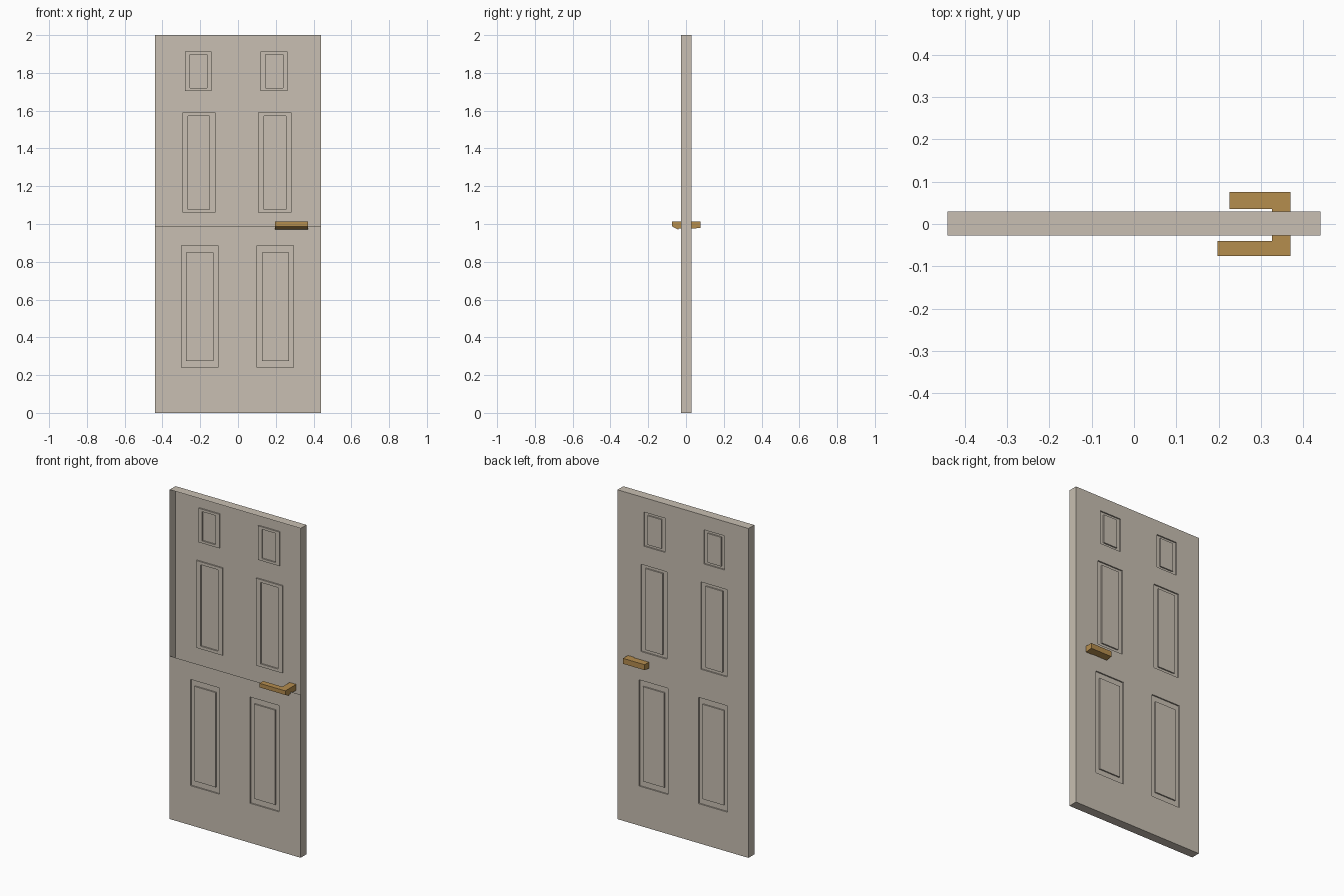
import bpy, bmesh

if "Cube" in bpy.data.objects:
    bpy.data.objects.remove(bpy.data.objects["Cube"])

def material(name, rgb):
    m = bpy.data.materials.new(name)
    m.diffuse_color = (*rgb, 1)
    m.use_nodes = True
    m.node_tree.nodes["Principled BSDF"].inputs["Base Color"].default_value = m.diffuse_color
    return m

PAINT = material("warm_grey_paint", (0.578, 0.521, 0.445))
BRASS = material("brass", (0.462, 0.266, 0.076))

W, H, MID = 0.44, 2.0, 0.99          # half width, height, seam height
FRONT, BACK = -0.027, 0.029          # door faces
DEPTH = 0.008                        # groove depth

def finish(bm, name, mat):
    bmesh.ops.remove_doubles(bm, verts=bm.verts, dist=1e-5)
    me = bpy.data.meshes.new(name)
    bm.to_mesh(me)
    bm.free()
    me.materials.append(mat)
    ob = bpy.data.objects.new(name, me)
    bpy.context.collection.objects.link(ob)
    return ob

def quad(bm, pts, flip=False):
    f = bm.faces.new([bm.verts.new(p) for p in pts])
    if flip:
        f.normal_flip()

def rect(x0, x1, z0, z1, y):
    return [(x0, y, z0), (x1, y, z0), (x1, y, z1), (x0, y, z1)]

def panel(bm, x0, x1, z0, z1, y, gx, gz, flip):
    """Grooved panel: wall in, groove floor, wall out, flush field."""
    yi = y + (-DEPTH if flip else DEPTH)
    inner = (x0 + gx, x1 - gx, z0 + gz, z1 - gz)
    loops = [rect(x0, x1, z0, z1, y), rect(x0, x1, z0, z1, yi),
             rect(*inner, yi), rect(*inner, y)]
    for a, b in zip(loops, loops[1:]):
        for i in range(4):
            j = (i + 1) % 4
            quad(bm, [a[i], a[j], b[j], b[i]], flip)
    quad(bm, loops[-1], flip)

def sheet(bm, rows, top, y, flip):
    """Flat door face with rows of panels, from the floor up to top."""
    z = 0
    for z0, z1, spans, gx, gz in rows:
        quad(bm, rect(-W, W, z, z0, y), flip)
        x = -W
        for x0, x1 in spans:
            quad(bm, rect(x, x0, z0, z1, y), flip)
            panel(bm, x0, x1, z0, z1, y, gx, gz, flip)
            x = x1
        quad(bm, rect(x, W, z0, z1, y), flip)
        z = z1
    quad(bm, rect(-W, W, z, top, y), flip)

# rows of panels: bottom, top, x spans, groove widths
LOWER = (0.24, 0.885, [(-0.30, -0.105), (0.10, 0.295)], 0.026, 0.035)
MIDDLE = (1.06, 1.59, [(-0.295, -0.12), (0.107, 0.283)], 0.03, 0.018)
UPPER = (1.705, 1.912, [(-0.28, -0.14), (0.12, 0.263)], 0.025, 0.015)

# door shell: the upper front is open
bm = bmesh.new()
sheet(bm, [LOWER], MID, FRONT, False)
sheet(bm, [LOWER, MIDDLE, UPPER], H, BACK, True)
for x, flip in ((W, False), (-W, True)):
    quad(bm, [(x, FRONT, 0), (x, BACK, 0), (x, BACK, H), (x, FRONT, H)], flip)
for z, flip in ((H, False), (0, True)):
    quad(bm, [(-W, FRONT, z), (W, FRONT, z), (W, BACK, z), (-W, BACK, z)], flip)
finish(bm, "door", PAINT)

# handle parts: y-z profile extruded along x
def bar(name, x0, x1, profile):
    bm = bmesh.new()
    f = bm.faces.new([bm.verts.new((x0, y, z)) for y, z in profile])
    ext = bmesh.ops.extrude_face_region(bm, geom=[f])
    bmesh.ops.translate(bm, vec=(x1 - x0, 0, 0),
                        verts=[v for v in ext["geom"] if isinstance(v, bmesh.types.BMVert)])
    bmesh.ops.recalc_face_normals(bm, faces=bm.faces)
    finish(bm, name, BRASS)

bar("front_lever", 0.197, 0.37,
    [(-0.075, 0.988), (-0.04, 0.97), (-0.04, 1.013), (-0.075, 1.013)])
bar("back_lever", 0.225, 0.37,
    [(0.035, 0.975), (0.076, 0.98), (0.076, 1.013), (0.035, 1.013)])
bar("spindle", 0.326, 0.37,
    [(-0.04, 0.977), (0.035, 0.977), (0.035, 1.013), (-0.04, 1.013)])
